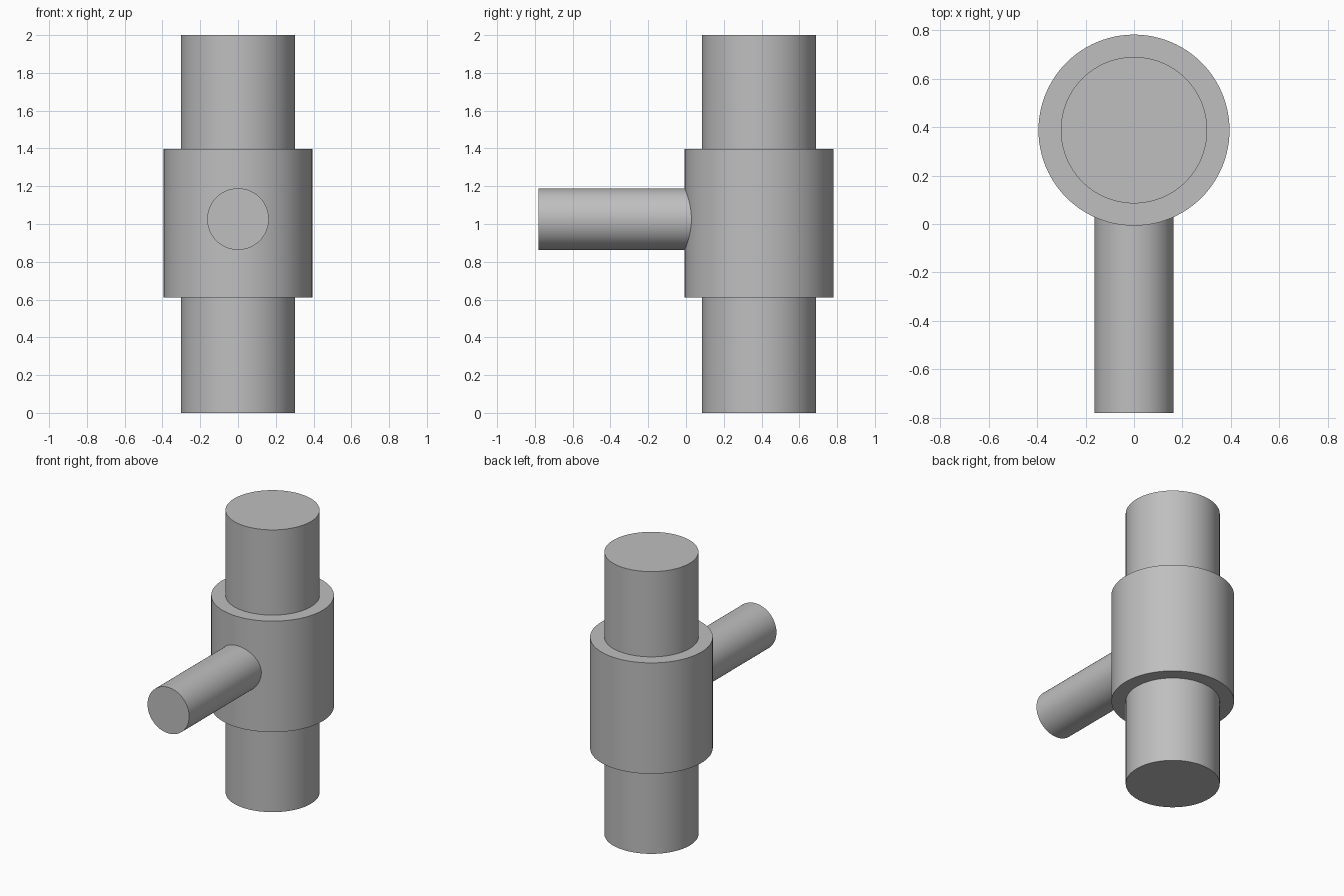
import bpy
import math

cube = bpy.data.objects.get("Cube")
if cube:
    bpy.data.objects.remove(cube, do_unlink=True)

# Plain grey metal
GREY = (0.52, 0.52, 0.52, 1)
metal = bpy.data.materials.new("grey metal")
metal.use_nodes = True
metal.diffuse_color = GREY
metal.node_tree.nodes["Principled BSDF"].inputs["Base Color"].default_value = GREY

AXIS_Y = 0.387


def cylinder(name, radius, length, centre, tilt=0):
    bpy.ops.mesh.primitive_cylinder_add(
        vertices=96, radius=radius, depth=length,
        location=centre, rotation=(tilt, 0, 0))
    part = bpy.context.object
    part.name = name
    part.data.materials.append(metal)
    bpy.ops.object.shade_smooth_by_angle(angle=math.radians(30))
    return part


# Upright bar running through the collar
cylinder("upright_bar", 0.302, 2.0, (0, AXIS_Y, 1.0))

# Wide collar around the middle of the bar
cylinder("collar", 0.394, 0.786, (0, AXIS_Y, 1.003))

# Side pin reaching forward, its root sunk into the collar wall
PIN_FRONT, PIN_ROOT = -0.78, 0.07
cylinder("side_pin", 0.163, PIN_ROOT - PIN_FRONT,
         (0, (PIN_FRONT + PIN_ROOT) / 2, 1.026), math.radians(90))
